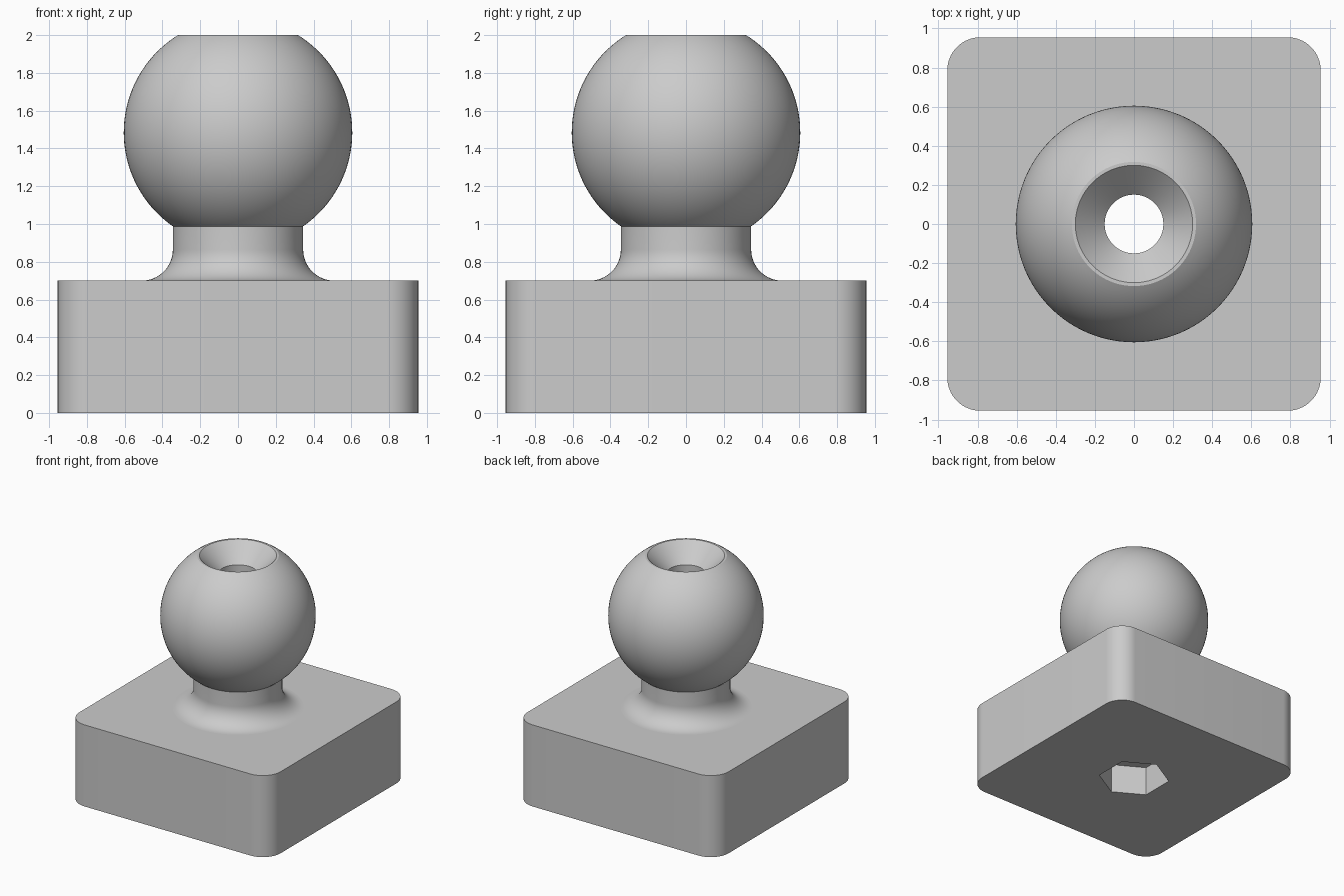
import bpy
import math

if "Cube" in bpy.data.objects:
    bpy.data.objects.remove(bpy.data.objects["Cube"], do_unlink=True)

BASE_HALF, BASE_TOP, CORNER = 0.955, 0.7, 0.17
NECK, FILLET = 0.345, 0.165
BALL, BALL_Z, TOP = 0.605, 1.485, 2.0
SINK, BORE, SINK_DEPTH = 0.3, 0.15, 0.15
HEX_RADIUS, HEX_DEPTH = 0.287, 0.255
SIDES = 96

grey = bpy.data.materials.new("plain grey")
grey.use_nodes = True
colour = (0.6, 0.6, 0.6, 1)
grey.diffuse_color = colour
grey.node_tree.nodes["Principled BSDF"].inputs["Base Color"].default_value = colour


def add_object(name, verts, faces):
    mesh = bpy.data.meshes.new(name)
    mesh.from_pydata(verts, [], faces)
    mesh.materials.append(grey)
    obj = bpy.data.objects.new(name, mesh)
    bpy.context.collection.objects.link(obj)
    return obj


def activate(obj):
    bpy.ops.object.select_all(action='DESELECT')
    obj.select_set(True)
    bpy.context.view_layer.objects.active = obj


def arc(cx, cy, r, start, end, steps):
    """Points along an arc, angles in radians."""
    angles = [start + (end - start) * i / steps for i in range(steps + 1)]
    return [(cx + r * math.cos(a), cy + r * math.sin(a)) for a in angles]


def prism(name, outline, z0, z1):
    """Extrude a counter-clockwise outline between two heights."""
    n = len(outline)
    verts = [(x, y, z) for z in (z0, z1) for x, y in outline]
    faces = [(i, (i + 1) % n, n + (i + 1) % n, n + i) for i in range(n)]
    faces += [tuple(reversed(range(n))), tuple(range(n, 2 * n))]
    return add_object(name, verts, faces)


def lathe(name, profile):
    """Spin a radius/height profile around the vertical axis."""
    verts = [(r * math.cos(2 * math.pi * k / SIDES), r * math.sin(2 * math.pi * k / SIDES), z)
             for r, z in profile for k in range(SIDES)]
    faces = [(j * SIDES + k, j * SIDES + (k + 1) % SIDES,
              (j + 1) * SIDES + (k + 1) % SIDES, (j + 1) * SIDES + k)
             for j in range(len(profile) - 1) for k in range(SIDES)]
    return add_object(name, verts, faces)


def cut(obj, cutter):
    mod = obj.modifiers.new("cut", 'BOOLEAN')
    mod.operation = 'DIFFERENCE'
    mod.solver = 'EXACT'
    mod.object = cutter
    activate(obj)
    bpy.ops.object.modifier_apply(modifier=mod.name)
    bpy.data.objects.remove(cutter, do_unlink=True)


# Rounded square base
outline = []
inner = BASE_HALF - CORNER
for q, (sx, sy) in enumerate([(1, 1), (-1, 1), (-1, -1), (1, -1)]):
    start = q * math.pi / 2
    outline += arc(sx * inner, sy * inner, CORNER, start, start + math.pi / 2, 16)
base = prism("base_block", outline, 0, BASE_TOP)

# Hexagonal nut pocket underneath, and the bore through the base
hexagon = arc(0, 0, HEX_RADIUS, math.pi / 6, math.pi * 13 / 6, 6)[:-1]
circle = arc(0, 0, BORE, 0, 2 * math.pi, SIDES)[:-1]
cut(base, prism("pocket_cutter", hexagon, -0.1, HEX_DEPTH))
cut(base, prism("bore_cutter", circle, HEX_DEPTH - 0.1, BASE_TOP + 0.1))

# Neck with fillet, truncated ball, countersink and bore in one profile
low = -math.acos(NECK / BALL)
high = math.asin((TOP - BALL_Z) / BALL)
profile = arc(NECK + FILLET, BASE_TOP + FILLET, FILLET, math.pi * 1.5, math.pi, 16)
profile += arc(0, BALL_Z, BALL, low, high, 48)
profile += [(SINK, TOP), (BORE, TOP - SINK_DEPTH), (BORE, BASE_TOP)]
ball = lathe("ball_and_neck", profile)

for part in (base, ball):
    activate(part)
    bpy.ops.object.shade_smooth_by_angle(angle=math.radians(30))
